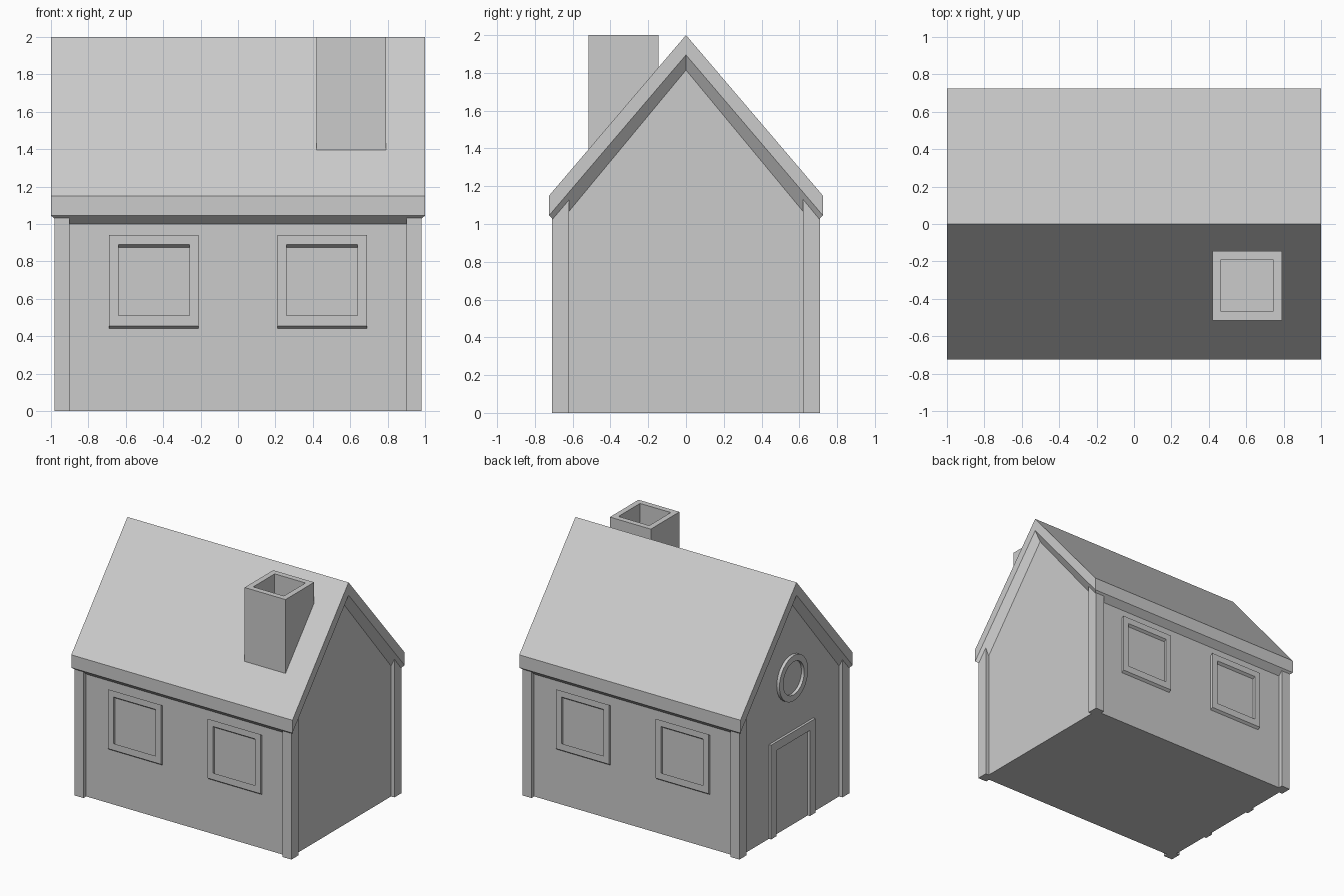
import bpy, bmesh
from math import sin, cos, pi
from mathutils import Matrix, Vector

if "Cube" in bpy.data.objects:
    bpy.data.objects.remove(bpy.data.objects["Cube"])

HX, HY = 0.95, 0.675          # wall half sizes


def finish(bm, name):
    bmesh.ops.recalc_face_normals(bm, faces=bm.faces)
    me = bpy.data.meshes.new(name)
    bm.to_mesh(me)
    bm.free()
    ob = bpy.data.objects.new(name, me)
    bpy.context.collection.objects.link(ob)
    return ob


def mesh(name, verts, faces):
    bm = bmesh.new()
    vs = [bm.verts.new(v) for v in verts]
    for f in faces:
        bm.faces.new([vs[i] for i in f])
    return finish(bm, name)


def box(name, lo, hi):
    lo, hi = Vector(lo), Vector(hi)
    bm = bmesh.new()
    m = Matrix.Translation((lo + hi) / 2) @ Matrix.Diagonal((*(hi - lo), 1))
    bmesh.ops.create_cube(bm, size=1, matrix=m)
    return bm


def trim(name, outer, inner, dist, angle, depth, drop=0, closed=True):
    """Raised border on a wall; the wall faces -y before turning by angle."""
    rot = Matrix.Rotation(angle, 3, 'Z')
    bm = bmesh.new()
    sections = []
    for (ou, oz), (iu, iz) in zip(outer, inner):
        pts = [(ou, -dist, oz - drop), (ou, -dist - depth, oz),
               (iu, -dist - depth, iz), (iu, -dist, iz - drop)]
        sections.append([bm.verts.new(rot @ Vector(p)) for p in pts])
    n = len(sections)
    for i in range(n if closed else n - 1):
        a, b = sections[i], sections[(i + 1) % n]
        for k in range(4):
            j = (k + 1) % 4
            bm.faces.new((a[k], a[j], b[j], b[k]))
    if not closed:
        bm.faces.new(sections[0])
        bm.faces.new(sections[-1])
    return finish(bm, name)


def rect(u0, u1, z0, z1):
    return [(u0, z0), (u1, z0), (u1, z1), (u0, z1)]


# House body with gables
prof = [(-HY, 0), (HY, 0), (HY, 1.0), (0, 1.815), (-HY, 1.0)]
mesh("walls", [(x, y, z) for x in (-HX, HX) for y, z in prof],
     [range(5), range(5, 10)] + [(i, (i + 1) % 5, (i + 1) % 5 + 5, i + 5) for i in range(5)])

# Roof: thick chevron with a bevelled underside closing onto the walls
chevron = [(-.725, 1.15), (0, 2), (.725, 1.15), (.725, 1.045), (0, 1.895), (-.725, 1.045)]
under = [(HY, 1.0), (0, 1.815), (-HY, 1.0)]
verts = [(s, y, z) for s in (-1, 1) for y, z in chevron]
verts += [(s * HX, y, z) for s in (-1, 1) for y, z in under]
faces = [(0, 1, 7, 6), (1, 2, 8, 7), (2, 3, 9, 8), (5, 0, 6, 11)]     # slopes, fascias
faces += [(3, 12, 15, 9), (5, 14, 17, 11)]                            # eave bevels
faces += [(12, 13, 16, 15), (13, 14, 17, 16)]                         # underside
for a, b in ((0, 12), (6, 15)):                                       # gable ends
    faces += [(a, a + 1, a + 4, a + 5), (a + 1, a + 2, a + 3, a + 4),
              (a + 3, a + 4, b + 1, b), (a + 4, a + 5, b + 2, b + 1)]
mesh("roof", verts, faces)

# Corner posts
for sx, nx in ((-1, "left"), (1, "right")):
    for sy, ny in ((-1, "front"), (1, "back")):
        finish(box(f"corner_post_{ny}_{nx}",
                   (min(sx * .9, sx * .98), min(sy * .62, sy * .71), 0),
                   (max(sx * .9, sx * .98), max(sy * .62, sy * .71), 1.15)),
               f"corner_post_{ny}_{nx}")

# Chimney with a sunken flue
bm = box("chimney", (.42, -.515, 1.3), (.79, -.145, 2))
top = max(bm.faces, key=lambda f: f.calc_center_median().z)
bmesh.ops.inset_region(bm, faces=[top], thickness=.065)
inner = bmesh.ops.extrude_discrete_faces(bm, faces=[top])["faces"]
bmesh.ops.translate(bm, verts=inner[0].verts, vec=(0, 0, -.2))
finish(bm, "chimney")

# Window frames, front and back
for side, ang in (("front", 0), ("back", pi)):
    for u in (-.45, .45):
        trim(f"window_frame_{side}", rect(u - .24, u + .24, .455, .94),
             rect(u - .19, u + .19, .51, .89), HY, ang, .02, drop=.015)

# Door frame and round window on the left gable
trim("door_frame", [(-.285, 0), (-.285, .77), (.285, .77), (.285, 0)],
     [(-.215, 0), (-.215, .7), (.215, .7), (.215, 0)], HX, -pi / 2, .02, closed=False)


def circle(r, n=32):
    return [(r * cos(2 * pi * i / n), 1.21 + r * sin(2 * pi * i / n)) for i in range(n)]


ring = trim("round_window_frame", circle(.185), circle(.135), HX, -pi / 2, .025)
bpy.context.view_layer.objects.active = ring
ring.select_set(True)
bpy.ops.object.shade_smooth_by_angle()
